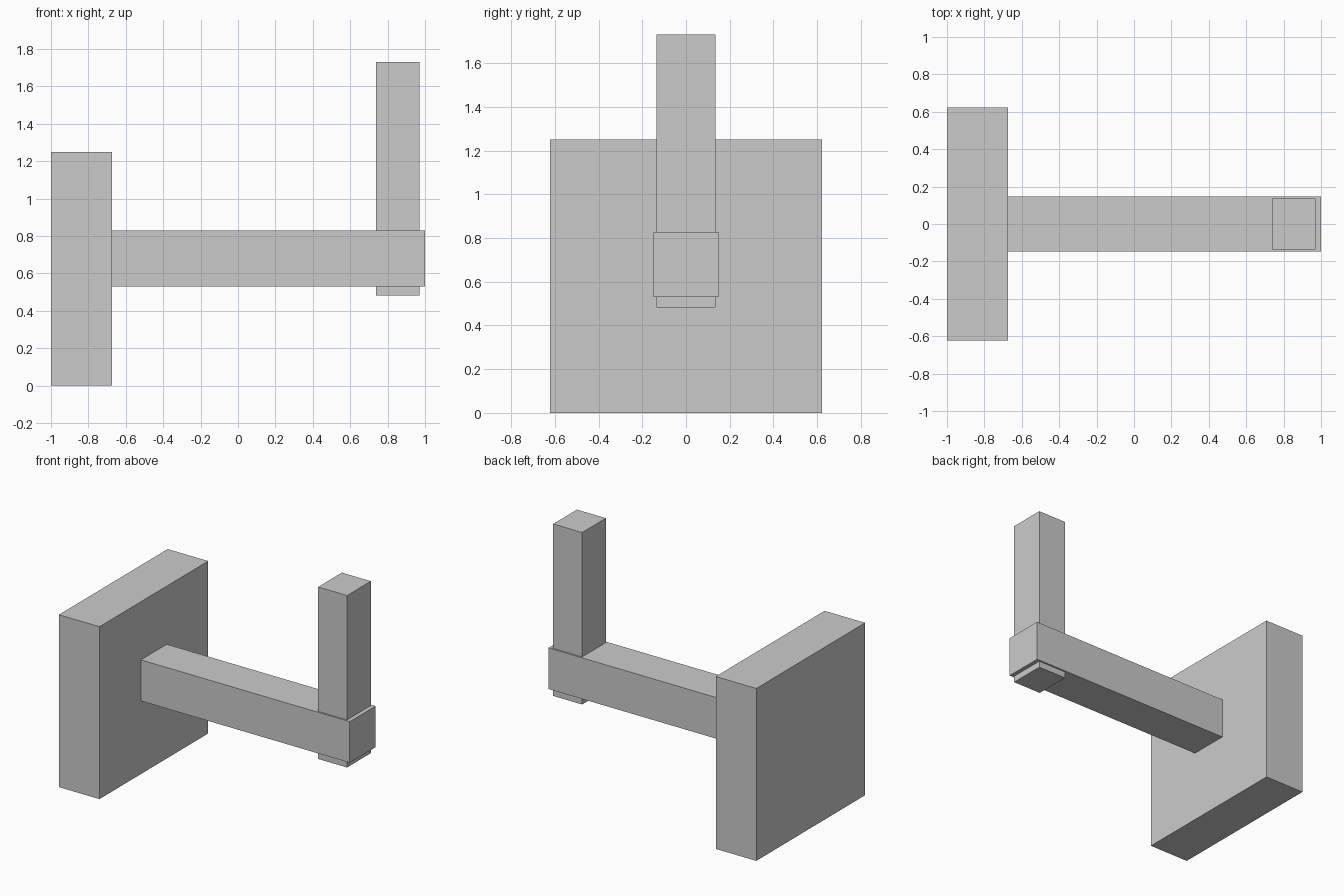
import bpy

if "Cube" in bpy.data.objects:
    bpy.data.objects.remove(bpy.data.objects["Cube"])


def box(name, x, y, z):
    """Box spanning the given (min, max) ranges."""
    spans = (x, y, z)
    bpy.ops.mesh.primitive_cube_add(size=1, location=[(a + b) / 2 for a, b in spans])
    ob = bpy.context.object
    ob.name = name
    ob.scale = [b - a for a, b in spans]
    bpy.ops.object.transform_apply(location=False, rotation=False, scale=True)
    return ob


# Square plate that mounts to the wall
box("wall_plate", (-1.0, -0.675), (-0.623, 0.623), (0.0, 1.25))

# Horizontal arm reaching out from the plate
box("arm", (-0.675, 1.0), (-0.148, 0.148), (0.53, 0.828))

# Upright peg passing through the end of the arm
box("upright_peg", (0.738, 0.97), (-0.136, 0.136), (0.483, 1.73))
